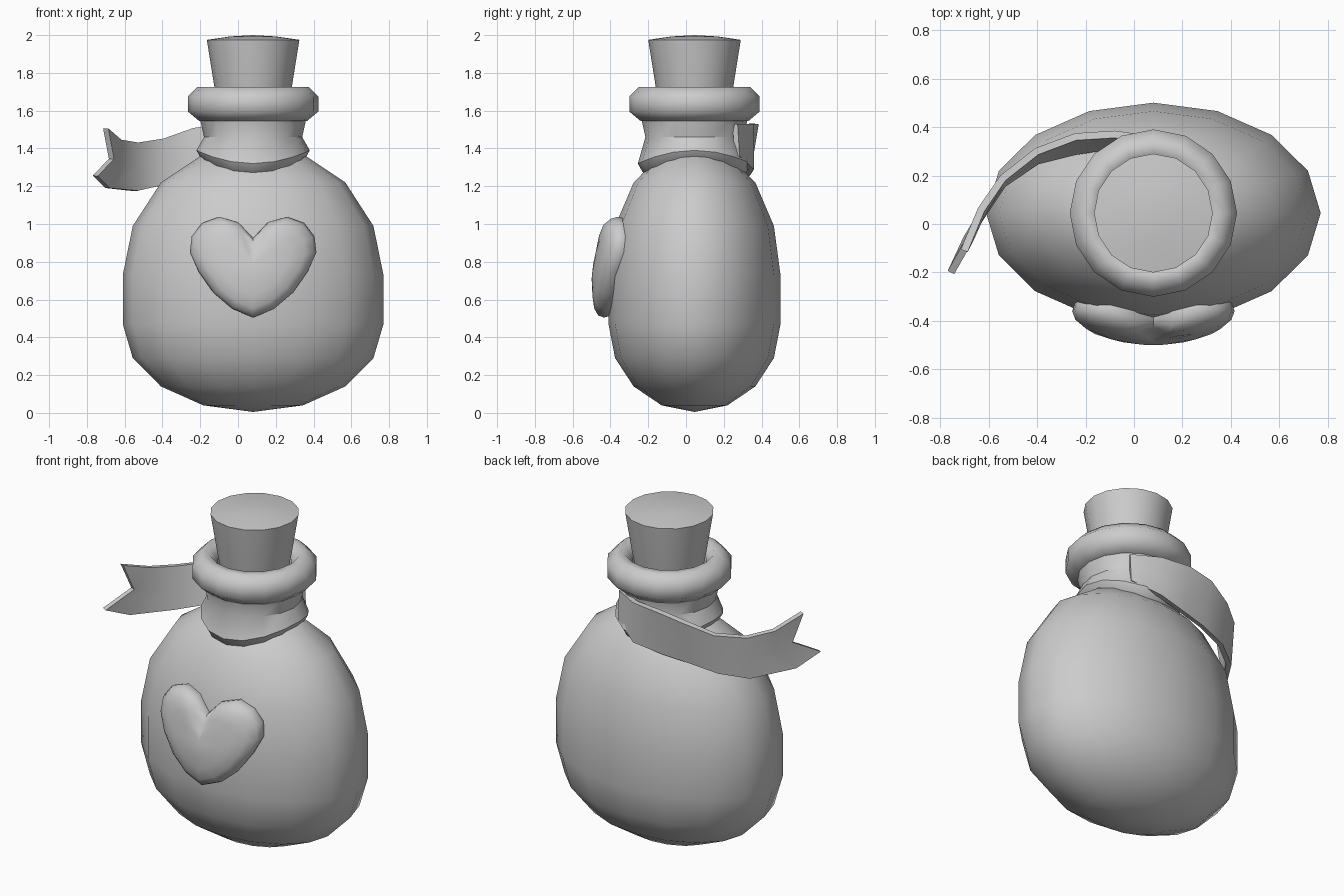
import bpy, bmesh, math
from mathutils import Vector

cube = bpy.data.objects.get("Cube")
if cube:
    bpy.data.objects.remove(cube, do_unlink=True)

CX, CY, DEPTH = 0.08, 0.045, 0.66   # bottle axis and front-to-back squash

grey = bpy.data.materials.new("plain_grey")
grey.use_nodes = True
COLOUR = (0.6, 0.6, 0.6, 1)
grey.diffuse_color = COLOUR
grey.node_tree.nodes["Principled BSDF"].inputs["Base Color"].default_value = COLOUR


def finish(name, bm, angle, recalc=True):
    """Turn a bmesh into a smooth-shaded object with sharp edges kept."""
    bmesh.ops.remove_doubles(bm, verts=bm.verts, dist=0.0005)
    if recalc:
        bmesh.ops.recalc_face_normals(bm, faces=bm.faces)
    mesh = bpy.data.meshes.new(name)
    bm.to_mesh(mesh)
    bm.free()
    mesh.materials.append(grey)
    obj = bpy.data.objects.new(name, mesh)
    bpy.context.collection.objects.link(obj)
    bpy.ops.object.select_all(action='DESELECT')
    obj.select_set(True)
    bpy.context.view_layer.objects.active = obj
    bpy.ops.object.shade_smooth_by_angle(angle=math.radians(angle))
    return obj


def bridge(bm, a, b, closed=True):
    """Join two rows of vertices with quads."""
    n = len(a)
    for i in range(n if closed else n - 1):
        j = (i + 1) % n
        bm.faces.new((a[i], a[j], b[j], b[i]))


def lathe(name, profile, depth=1, angle=40, sag=0, loop=False, segments=16):
    """Spin (radius, height) points round the bottle axis; sag lowers front and back."""
    bm = bmesh.new()
    rows = []
    for k, (r, z) in enumerate(profile):
        row = []
        for i in range(segments):
            t = math.tau * i / segments
            drop = sag * math.sin(t) ** 2 if k < 3 else 0
            row.append(bm.verts.new((CX + r * math.cos(t),
                                     CY + depth * r * math.sin(t), z - drop)))
        rows.append(row)
    for a, b in zip(rows, rows[1:]):
        bridge(bm, a, b)
    if loop:
        bridge(bm, rows[-1], rows[0])
    else:
        for row in (rows[0], rows[-1]):
            if profile[rows.index(row)][0] > 0.001:
                bm.faces.new(row)
    # collapse the poles to clean triangles
    bmesh.ops.dissolve_degenerate(bm, edges=bm.edges, dist=0.0005)
    return finish(name, bm, angle)


# Flattened round bottle body
BODY = [(0, 0.005), (0.264, 0.04), (0.488, 0.14), (0.637, 0.29), (0.69, 0.47),
        (0.69, 0.73), (0.637, 0.99), (0.488, 1.22), (0.264, 1.37), (0, 1.41)]
lathe("bottle_body", BODY, depth=DEPTH)

# Neck, whose foot follows the shoulders of the body
lathe("bottle_neck", [(0.235, 1.32), (0.275, 1.345), (0.30, 1.39), (0.26, 1.46), (0.282, 1.56),
                      (0.22, 1.60)], sag=0.07, angle=35)

# Rounded lip and tapered cork
lathe("bottle_lip", [(0.285, 1.545), (0.345, 1.595), (0.345, 1.675), (0.295, 1.725),
                     (0.245, 1.725), (0.205, 1.675), (0.205, 1.595), (0.24, 1.545)],
      angle=65, loop=True)
lathe("cork", [(0.175, 1.58), (0.205, 1.725), (0.245, 1.975), (0.12, 1.993), (0, 2.0)])


# Puffed heart lying on the curved front of the body
def body_front(dx, z):
    """y of the body's front surface."""
    for (r0, z0), (r1, z1) in zip(BODY, BODY[1:]):
        if z0 <= z <= z1:
            r = r0 + (r1 - r0) * (z - z0) / (z1 - z0)
            return CY - DEPTH * math.sqrt(max(r * r - dx * dx, 0))
    return CY


half = [(0, 0.505), (0.11, 0.55), (0.21, 0.635), (0.29, 0.75), (0.335, 0.85),
        (0.325, 0.935), (0.27, 1.005), (0.18, 1.038), (0.08, 1.01), (0, 0.925)]
outline = half + [(-x, z) for x, z in half[-2:0:-1]]
MID = 0.79
bm = bmesh.new()
rows = []
for scale, puff in [(0.94, -0.05), (0.98, 0), (1, 0.025), (0.96, 0.055),
                    (0.83, 0.076), (0.6, 0.085), (0.3, 0.089)]:
    row = []
    for x, z in outline:
        dx, hz = x * scale, MID + (z - MID) * scale
        crease = 0.55 * scale * math.exp(-(dx / 0.06) ** 2) if z > MID else 0
        row.append(bm.verts.new((CX + dx, body_front(dx, hz) - puff * (1 - crease), hz)))
    rows.append(row)
for a, b in zip(rows, rows[1:]):
    bridge(bm, a, b)
tip = bm.verts.new((CX, body_front(0, MID) - 0.089, MID))
for i, v in enumerate(rows[-1]):
    bm.faces.new((v, rows[-1][(i + 1) % len(outline)], tip))
bm.faces.new(rows[0])
finish("heart", bm, 70)

# Ribbon sweeping from the back of the neck to a forked tail
top = [(0.25, 0.26, 1.53), (0.1, 0.345, 1.53), (-0.08, 0.37, 1.53), (-0.24, 0.36, 1.505),
       (-0.4, 0.3, 1.45), (-0.54, 0.19, 1.43), (-0.63, 0.06, 1.445), (-0.7, -0.11, 1.505)]
bottom = [(0.25, 0.27, 1.36), (0.1, 0.345, 1.29), (-0.08, 0.325, 1.26), (-0.24, 0.3, 1.24),
          (-0.4, 0.26, 1.205), (-0.54, 0.165, 1.175), (-0.69, -0.06, 1.19), (-0.755, -0.2, 1.255)]
middle = [(Vector(a) + Vector(b)) / 2 for a, b in zip(top, bottom)]
middle[-2] = Vector((-0.63, 0.04, 1.32))
middle[-1] = Vector((-0.67, -0.05, 1.345))
bm = bmesh.new()
rows = [[bm.verts.new(p) for p in row] for row in (top, middle, bottom)]
for a, b in zip(rows, rows[1:]):
    bridge(bm, a, b, closed=False)
ribbon = finish("ribbon", bm, 35)
solid = ribbon.modifiers.new("thickness", 'SOLIDIFY')
solid.thickness = 0.03
solid.offset = 0
bpy.ops.object.modifier_apply(modifier=solid.name)
bpy.ops.object.shade_smooth_by_angle(angle=math.radians(35))
